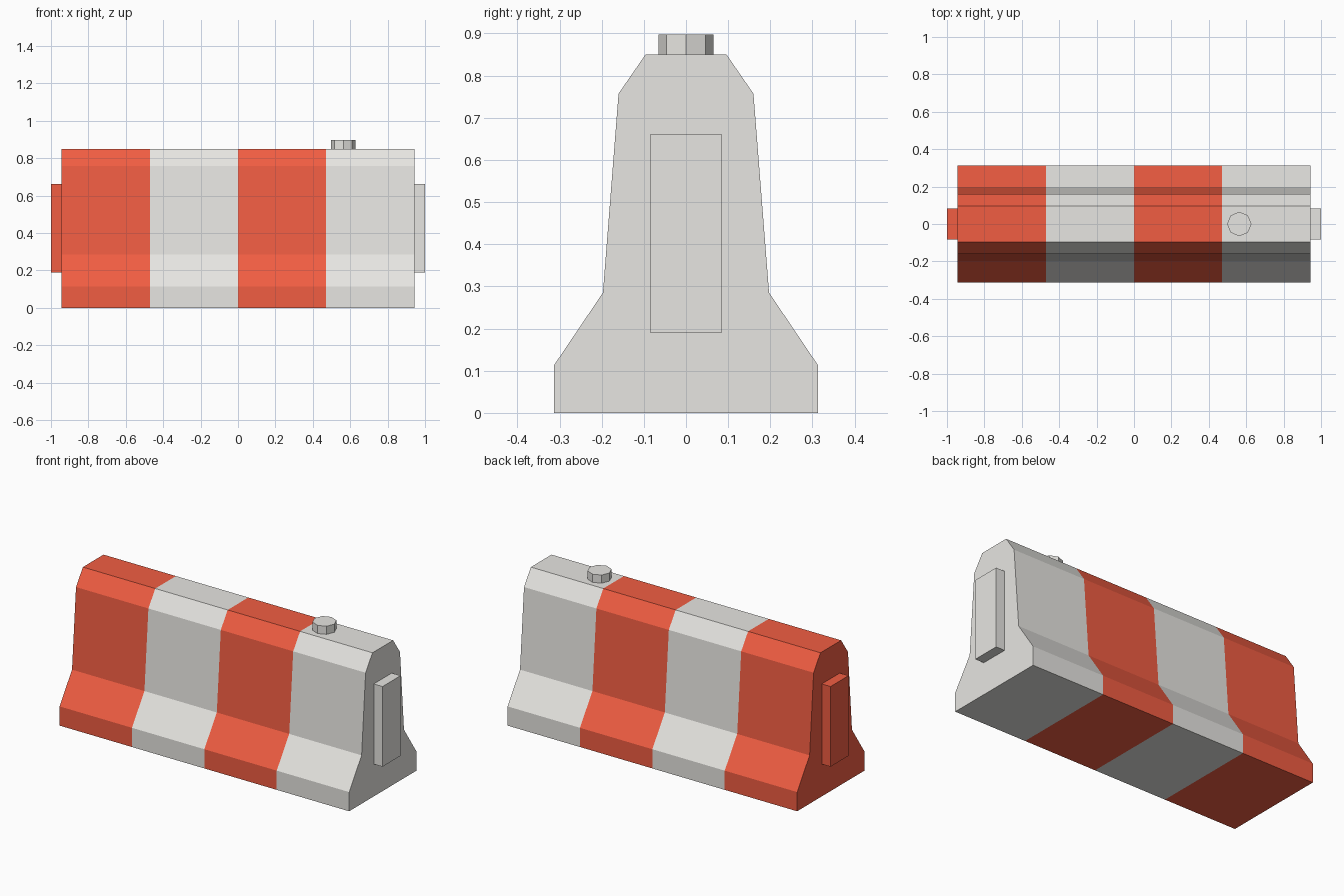
import bpy, bmesh, math

if "Cube" in bpy.data.objects:
    bpy.data.objects.remove(bpy.data.objects["Cube"])


def material(name, rgb):
    m = bpy.data.materials.new(name)
    m.diffuse_color = (*rgb, 1)
    m.use_nodes = True
    m.node_tree.nodes["Principled BSDF"].inputs["Base Color"].default_value = m.diffuse_color
    return m


RED = material("red_plastic", (0.88, 0.11, 0.055))
WHITE = material("white_plastic", (0.8, 0.79, 0.76))
HALF = 0.943


def finish(bm, name, mats):
    bmesh.ops.recalc_face_normals(bm, faces=bm.faces)
    mesh = bpy.data.meshes.new(name)
    bm.to_mesh(mesh)
    bm.free()
    for m in mats:
        mesh.materials.append(m)
    obj = bpy.data.objects.new(name, mesh)
    bpy.context.collection.objects.link(obj)
    return obj


# Barrier body: mirrored half profile swept through four striped sections
half = [(0.313, 0), (0.313, 0.113), (0.197, 0.285), (0.16, 0.757), (0.096, 0.85)]
profile = half + [(-y, z) for y, z in reversed(half)]
n = len(profile)
bm = bmesh.new()
rings = [[bm.verts.new((-HALF + i * HALF / 2, y, z)) for y, z in profile]
         for i in range(5)]
for s in range(4):
    a, b = rings[s], rings[s + 1]
    for j in range(n):
        k = (j + 1) % n
        bm.faces.new((a[j], a[k], b[k], b[j])).material_index = s % 2
bm.faces.new(rings[0]).material_index = 0
bm.faces.new(rings[-1]).material_index = 1
finish(bm, "barrier_body", [RED, WHITE])

# Connector tabs on both ends
for side, name, mat in ((-1, "left_connector", RED), (1, "right_connector", WHITE)):
    bm = bmesh.new()
    bmesh.ops.create_cube(bm, size=1)
    inner, outer = HALF - 0.02, 1.0
    bmesh.ops.scale(bm, vec=(outer - inner, 0.168, 0.472), verts=bm.verts)
    bmesh.ops.translate(bm, vec=(side * (inner + outer) / 2, 0, 0.426), verts=bm.verts)
    finish(bm, name, [mat])

# Eight-sided filler cap on top
bm = bmesh.new()
bmesh.ops.create_cone(bm, cap_ends=True, segments=8, radius1=0.065, radius2=0.065, depth=0.058)
bmesh.ops.translate(bm, vec=(0.563, 0, 0.869), verts=bm.verts)
finish(bm, "filler_cap", [WHITE])
